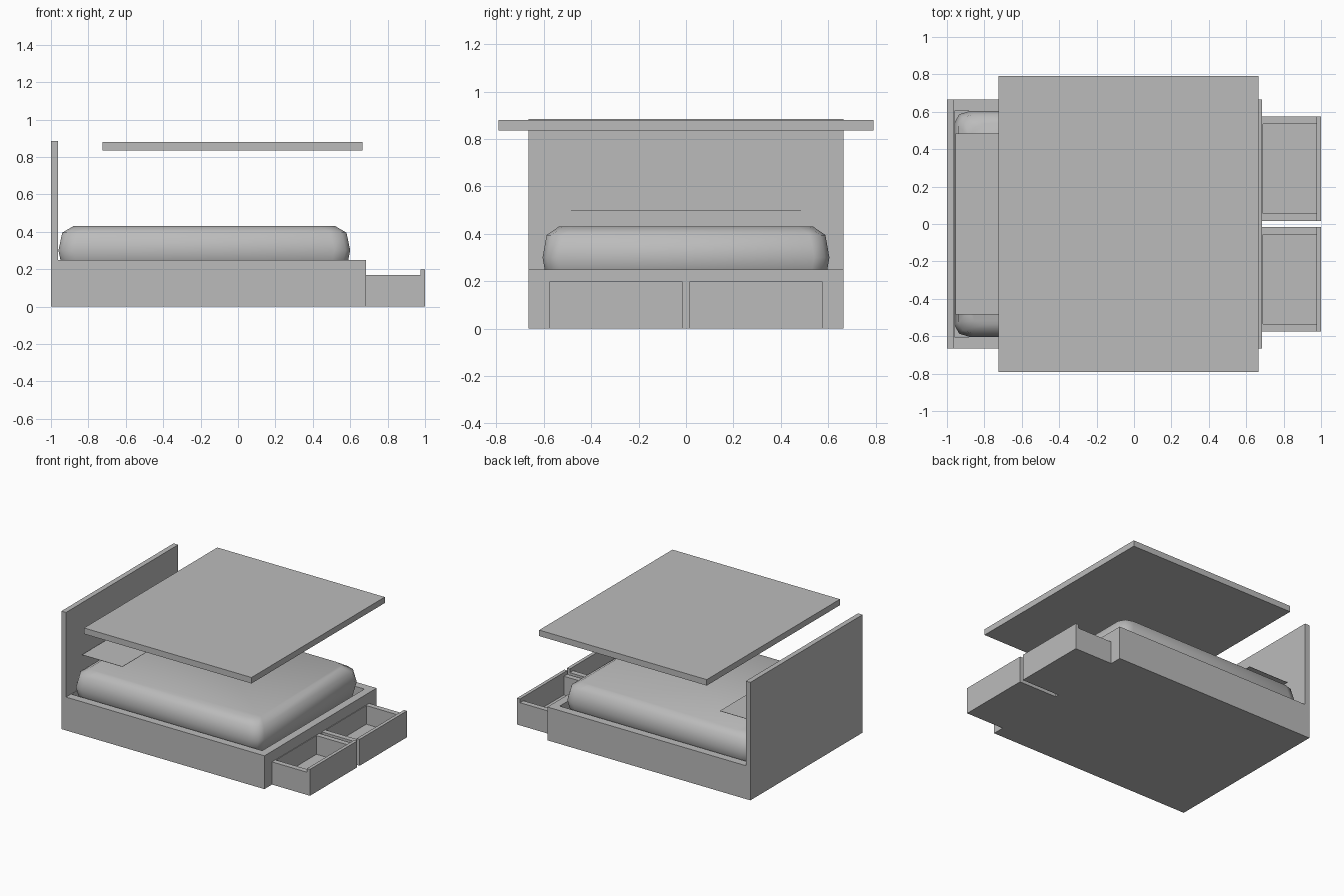
import bpy
import bmesh
import math

cube = bpy.data.objects.get("Cube")
if cube:
    bpy.data.objects.remove(cube, do_unlink=True)

GREY = (0.5, 0.5, 0.5, 1.0)
grey = bpy.data.materials.new("plain grey")
grey.use_nodes = True
grey.diffuse_color = GREY
grey.node_tree.nodes["Principled BSDF"].inputs["Base Color"].default_value = GREY


def finish(name, bm):
    """Turn a bmesh into a named grey object."""
    bmesh.ops.recalc_face_normals(bm, faces=bm.faces)
    mesh = bpy.data.meshes.new(name)
    bm.to_mesh(mesh)
    bm.free()
    mesh.materials.append(grey)
    obj = bpy.data.objects.new(name, mesh)
    bpy.context.collection.objects.link(obj)
    return obj


def box(name, x, y, z, pocket=None):
    """Box from (low, high) ranges; pocket = (x range, y range, floor z)."""
    bm = bmesh.new()
    bmesh.ops.create_cube(bm, size=1)
    for v in bm.verts:
        v.co = [r[c > 0] for r, c in zip((x, y, z), v.co)]
    if pocket:
        px, py, floor = pocket
        mid_x, mid_y = sum(x) / 2, sum(y) / 2
        top = max(bm.faces, key=lambda f: f.calc_center_median().z)
        bmesh.ops.inset_region(bm, faces=[top], thickness=0.01)
        for v in top.verts:
            v.co.x = px[v.co.x > mid_x]
            v.co.y = py[v.co.y > mid_y]
        sunk = bmesh.ops.extrude_discrete_faces(bm, faces=[top])["faces"][0]
        for v in sunk.verts:
            v.co.z = floor
    return finish(name, bm)


# Bed base with a sunken tray, headboard and overhead panel
box("bed_frame", (-1, 0.685), (-0.665, 0.665), (0, 0.25),
    ((-0.96, 0.625), (-0.605, 0.605), 0.17))
box("headboard", (-1, -0.962), (-0.665, 0.665), (0.25, 0.885))
box("canopy_panel", (-0.725, 0.665), (-0.79, 0.79), (0.835, 0.88))

# Two open drawers at the foot, and two thin pillow sheets at the head
for side, name in ((-1, "right"), (1, "left")):
    def span(a, b):
        return tuple(sorted((side * a, side * b)))
    box(name + "_drawer", (0.685, 0.985), span(0.015, 0.575), (0, 0.17),
        ((0.69, 0.978), span(0.055, 0.535), 0.03))
    box(name + "_drawer_front", (0.975, 1), span(0.015, 0.575), (0, 0.198))
    box(name + "_pillow_sheet", (-0.955, -0.62), span(0, 0.485), (0.499, 0.501))

# Mattress: rounded rectangular rings lofted from bottom to top
HALF_X, HALF_Y, CENTRE_X = 0.78, 0.605, -0.18
bm = bmesh.new()
rings = []
for z, inset in ((0.17, 0.08), (0.205, 0.02), (0.3, 0), (0.395, 0.02), (0.43, 0.08)):
    hx, hy = HALF_X - inset, HALF_Y - inset * 0.85
    ring = []
    for corner in range(4):
        sx = (1, -1, -1, 1)[corner]
        sy = (1, 1, -1, -1)[corner]
        for step in range(3):
            a = math.radians(90 * corner + 45 * step)
            cx, cy = sx * (hx - 0.085), sy * (hy - 0.065)
            ring.append(bm.verts.new((CENTRE_X + cx + 0.085 * math.cos(a),
                                      cy + 0.065 * math.sin(a), z)))
    rings.append(ring)
for low, high in zip(rings, rings[1:]):
    for i in range(len(low)):
        j = (i + 1) % len(low)
        bm.faces.new((low[i], low[j], high[j], high[i]))
bm.faces.new(rings[0])
bm.faces.new(rings[-1])
mattress = finish("mattress", bm)
bpy.ops.object.select_all(action="DESELECT")
mattress.select_set(True)
bpy.context.view_layer.objects.active = mattress
bpy.ops.object.shade_smooth_by_angle(angle=math.radians(60))
